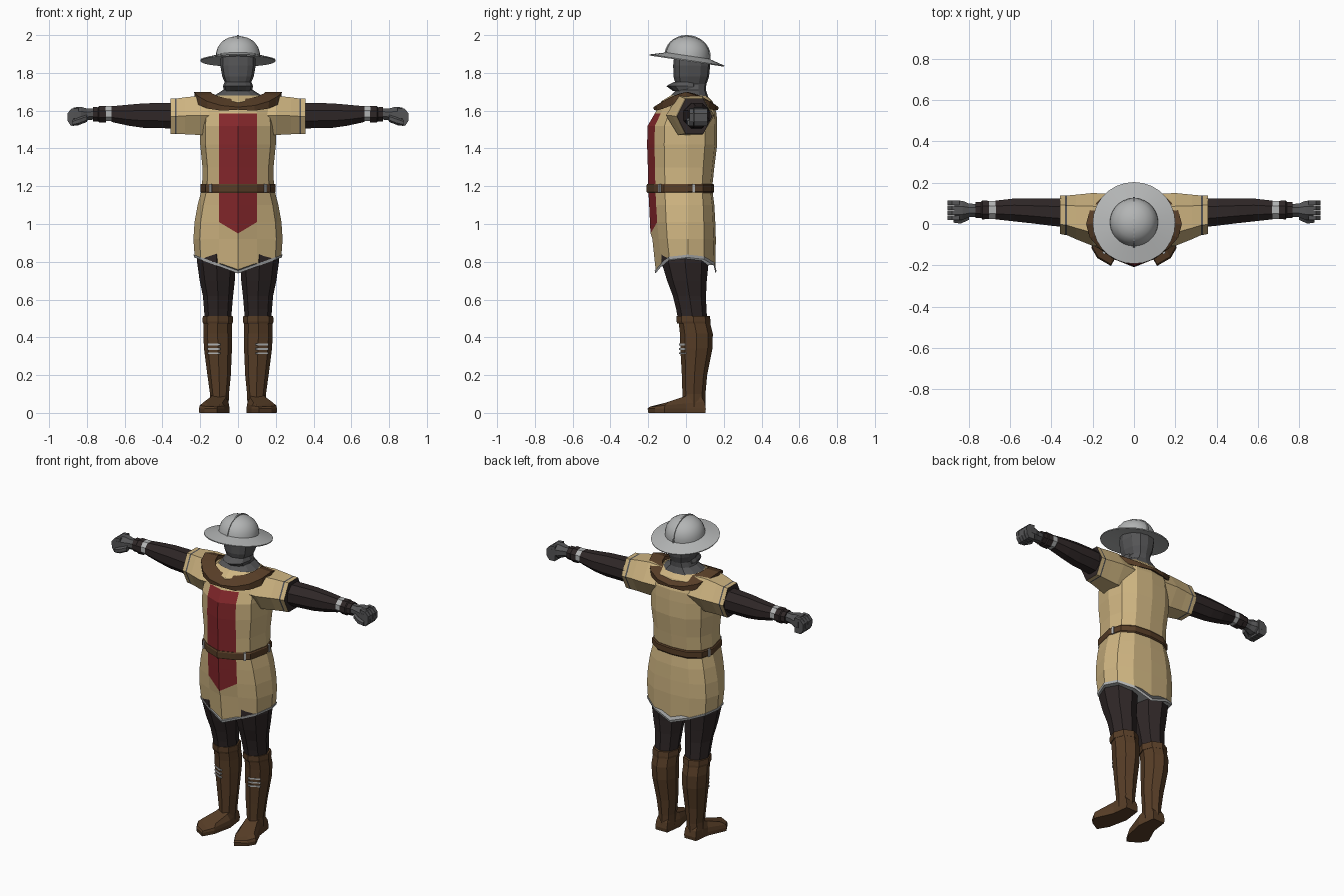
import bpy, bmesh, math
from mathutils import Vector, Matrix


def material(name, r, g, b):
    m = bpy.data.materials.new(name)
    m.diffuse_color = (r, g, b, 1)
    return m


TAN = material("tan_cloth", 0.62, 0.46, 0.22)
RED = material("red_cloth", 0.23, 0.02, 0.024)
BROWN = material("brown_leather", 0.095, 0.047, 0.02)
DARK = material("dark_cloth", 0.028, 0.02, 0.02)
MAIL = material("grey_mail", 0.09, 0.09, 0.093)
STEEL = material("steel", 0.45, 0.46, 0.46)


def finish(name, bm, mats, rule=None, smooth=False):
    bmesh.ops.recalc_face_normals(bm, faces=bm.faces)
    if rule:
        for f in bm.faces:
            f.material_index = rule(f.calc_center_median(), f.normal)
    me = bpy.data.meshes.new(name)
    bm.to_mesh(me)
    bm.free()
    for m in mats:
        me.materials.append(m)
    ob = bpy.data.objects.new(name, me)
    bpy.context.collection.objects.link(ob)
    if smooth:
        bpy.ops.object.select_all(action='DESELECT')
        ob.select_set(True)
        bpy.context.view_layer.objects.active = ob
        bpy.ops.object.shade_smooth_by_angle(angle=math.radians(35))
    return ob


def loft(name, rings, mats, rule=None, loop=False, side=1, smooth=False, tf=None):
    """Skin closed rings of equal size; cap both ends unless the rings loop."""
    bm = bmesh.new()
    vs = [[bm.verts.new((p[0] * side, p[1], p[2])) for p in r] for r in rings]
    n = len(vs[0])
    pairs = list(zip(vs, vs[1:])) + ([(vs[-1], vs[0])] if loop else [])
    for a, b in pairs:
        for i in range(n):
            j = (i + 1) % n
            bm.faces.new((a[i], a[j], b[j], b[i]))
    if not loop:
        bm.faces.new(vs[0])
        bm.faces.new(vs[-1])
    if tf:
        bm.transform(tf)
    return finish(name, bm, mats, rule, smooth)


def box(name, loc, size, mat, turn=0, side=1):
    bm = bmesh.new()
    bmesh.ops.create_cube(bm, size=1)
    bm.transform(Matrix.Translation((loc[0] * side, loc[1], loc[2]))
                 @ Matrix.Rotation(turn * side, 4, 'Z')
                 @ Matrix.Diagonal((*size, 1)))
    return finish(name, bm, [mat])


def flat_ring(z, cx, cy, rx, ry, n=8):
    return [(cx + rx * math.sin(2 * math.pi * i / n),
             cy - ry * math.cos(2 * math.pi * i / n), z) for i in range(n)]


def arm_ring(x, cy, cz, ry, rz, n=8, off=0.5):
    return [(x, cy + ry * math.cos(2 * math.pi * (i + off) / n),
             cz + rz * math.sin(2 * math.pi * (i + off) / n)) for i in range(n)]


def torso_ring(z, w, yf, yb, dip=0, tip=0):
    """Symmetric body section; dip lowers it toward the middle, tip only at the front."""
    m = 0.01
    half = [(0, yf), (min(0.1, 0.55 * w), yf + (m - yf) * 0.18), (0.86 * w, m + (yf - m) * 0.58),
            (w, m), (0.88 * w, m + (yb - m) * 0.58), (0.53 * w, m + (yb - m) * 0.92), (0, yb)]
    pts = half + [(-x, y) for x, y in half[5:0:-1]]
    return [(x, y, z - dip * (1 - abs(x) / w) - (tip if i == 0 else 0))
            for i, (x, y) in enumerate(pts)]


# Tunic with the red front panel
tunic = [torso_ring(0.835, 0.230, -0.160, 0.155, 0.085),
         torso_ring(0.92, 0.236, -0.178, 0.158),
         torso_ring(1.01, 0.230, -0.188, 0.155, 0, 0.06),
         torso_ring(1.10, 0.214, -0.195, 0.150),
         torso_ring(1.19, 0.190, -0.200, 0.138),
         torso_ring(1.30, 0.188, -0.202, 0.150),
         torso_ring(1.42, 0.200, -0.206, 0.165),
         torso_ring(1.52, 0.200, -0.203, 0.165),
         torso_ring(1.585, 0.195, -0.165, 0.162),
         torso_ring(1.65, 0.172, -0.130, 0.140),
         torso_ring(1.68, 0.130, -0.080, 0.110)]
loft("tunic", tunic, [TAN, RED],
     lambda c, n: int(abs(c.x) < 0.1 and c.y < -0.05 and 1.0 < c.z < 1.59))
loft("hem_trim", [torso_ring(0.823, 0.232, -0.162, 0.157, 0.085),
                  torso_ring(0.838, 0.235, -0.166, 0.161, 0.085)], [STEEL])

# Belt with metal fittings
loft("belt", [torso_ring(z, 0.190 + d, -0.200 - d, 0.140 + d)
              for z, d in ((1.165, 0.004), (1.172, 0.009), (1.206, 0.009), (1.213, 0.004))], [BROWN])
for s in (1, -1):
    box("belt_fitting_front", (0.145, -0.139, 1.189), (0.012, 0.014, 0.046), STEEL, -0.87, s)
    box("belt_fitting_side", (0.190, 0.040, 1.189), (0.012, 0.014, 0.046), STEEL, 0.25, s)

# Leather collar, dipping at front and back
collar = []
for i in range(16):
    a = 2 * math.pi * i / 16
    c, sn = math.cos(a), math.sin(a)
    d = abs(sn) ** 1.4
    zo, zi = 1.685 - 0.08 * d, 1.70 - 0.04 * d
    collar.append([(0.228 * c, 0.170 * sn, zo - 0.035 * abs(c)), (0.232 * c, 0.172 * sn, zo + 0.014),
                   (0.145 * c, 0.005 + 0.110 * sn, zi), (0.140 * c, 0.005 + 0.105 * sn, zi - 0.04)])
loft("collar", collar, [BROWN], loop=True)

# Mail hood, neck and chin flap
loft("mail_hood", [torso_ring(*r) for r in (
    (1.64, 0.150, -0.115, 0.125), (1.68, 0.125, -0.080, 0.115), (1.71, 0.078, -0.050, 0.105),
    (1.74, 0.066, -0.055, 0.108), (1.78, 0.083, -0.066, 0.122), (1.84, 0.094, -0.068, 0.128),
    (1.90, 0.090, -0.062, 0.115))], [MAIL])
loft("chin_flap", [torso_ring(*r) for r in (
    (1.705, 0.074, -0.070, 0.06), (1.730, 0.080, -0.105, 0.06), (1.752, 0.070, -0.064, 0.06))], [MAIL])

# Wide-brimmed helmet, tilted back
tilt = Matrix.Translation((0, 0.008, 1.886)) @ Matrix.Rotation(math.radians(-8.5), 4, 'X')
hat = [(0.090, -0.008), (0.199, -0.024), (0.200, -0.018), (0.117, 0.005), (0.115, 0.024),
       (0.106, 0.052), (0.086, 0.079), (0.055, 0.098), (0.022, 0.107), (0.002, 0.108)]
loft("helmet", [flat_ring(z, 0, 0, r, r, 28) for r, z in hat], [STEEL], smooth=True, tf=tilt)
ridge = []
for i in range(17):
    a = math.pi * i / 16
    c, sn = math.cos(a), math.sin(a)
    ridge.append([(x, k * c, 0.004 + h * sn) for x, k, h in (
        (-0.005, 0.108, 0.098), (0.005, 0.108, 0.098), (0.004, 0.123, 0.110), (-0.004, 0.123, 0.110))])
loft("helmet_ridge", ridge, [STEEL], tf=tilt)

# Foot outline, heel to toe along the outer side and back along the inner side
foot = [(0.060, 0.105), (0.142, 0.105), (0.155, 0.0), (0.207, -0.115), (0.178, -0.165),
        (0.112, -0.203), (0.072, -0.135), (0.045, -0.01)]


def foot_ring(k, z, rise=0):
    return [(0.11 + (x - 0.11) * k, -0.04 + (y + 0.04) * k, z + rise * (y + 0.2)) for x, y in foot]


for s in (1, -1):
    # Sleeve with trim line and dark opening
    loft("sleeve", [arm_ring(x, cy, cz, ry, rz, 6, 0) for x, cy, cz, ry, rz in (
        (0.10, 0.02, 1.575, 0.125, 0.115), (0.20, 0.022, 1.575, 0.128, 0.120),
        (0.28, 0.034, 1.573, 0.108, 0.113), (0.325, 0.042, 1.570, 0.096, 0.109),
        (0.334, 0.043, 1.570, 0.096, 0.109), (0.358, 0.045, 1.570, 0.093, 0.108))],
        [TAN, MAIL, DARK],
        lambda c, n: 2 if abs(c.x) > 0.355 else int(0.325 < abs(c.x) < 0.334), side=s)
    # Arm, wrist band and cuff
    loft("arm", [arm_ring(*r) for r in (
        (0.30, 0.052, 1.572, 0.076, 0.074), (0.40, 0.058, 1.574, 0.072, 0.072),
        (0.50, 0.064, 1.574, 0.065, 0.070), (0.58, 0.068, 1.576, 0.060, 0.060),
        (0.67, 0.068, 1.582, 0.049, 0.045))], [DARK], side=s)
    loft("wrist_band", [arm_ring(x, 0.068, 1.584, 0.047, 0.043) for x in (0.663, 0.702)],
         [STEEL], side=s)
    loft("cuff", [arm_ring(*r) for r in (
        (0.70, 0.068, 1.581, 0.048, 0.046), (0.735, 0.068, 1.581, 0.049, 0.047),
        (0.740, 0.068, 1.581, 0.043, 0.040), (0.768, 0.068, 1.581, 0.043, 0.041))], [DARK], side=s)
    # Gloved fist
    loft("hand", [arm_ring(*r) for r in (
        (0.76, 0.066, 1.583, 0.033, 0.032), (0.80, 0.066, 1.580, 0.036, 0.034),
        (0.83, 0.066, 1.578, 0.050, 0.045), (0.87, 0.066, 1.575, 0.052, 0.046))], [MAIL], side=s)
    for k in range(4):
        y = 0.030 + 0.024 * k
        loft("finger", [[(x, y + d, z) for x, z in (
            (0.845, 1.614), (0.882, 1.610), (0.904, 1.585), (0.902, 1.545), (0.885, 1.520), (0.845, 1.522))]
            for d in (-0.011, 0.011)], [MAIL], side=s)
    loft("thumb", [arm_ring(*r, 6) for r in (
        (0.80, 0.035, 1.560, 0.018, 0.020), (0.84, 0.016, 1.545, 0.016, 0.020),
        (0.875, 0.018, 1.535, 0.013, 0.016))], [MAIL], side=s)
    # Trouser leg
    loft("trouser_leg", [flat_ring(*r) for r in (
        (0.90, 0.110, 0.0, 0.100, 0.130), (0.80, 0.114, -0.005, 0.103, 0.125),
        (0.70, 0.110, 0.005, 0.093, 0.105), (0.62, 0.106, 0.018, 0.080, 0.088),
        (0.55, 0.106, 0.028, 0.074, 0.080), (0.47, 0.106, 0.038, 0.068, 0.076))], [DARK], side=s)
    # Boot shaft, rim, foot and straps
    loft("boot_shaft", [flat_ring(*r) for r in (
        (0.03, 0.100, 0.042, 0.050, 0.060), (0.10, 0.098, 0.042, 0.050, 0.061),
        (0.20, 0.100, 0.045, 0.062, 0.067), (0.34, 0.106, 0.055, 0.074, 0.085),
        (0.42, 0.108, 0.055, 0.076, 0.087), (0.49, 0.107, 0.042, 0.074, 0.082))], [BROWN], side=s)
    loft("boot_rim", [flat_ring(*r) for r in (
        (0.472, 0.107, 0.042, 0.078, 0.088), (0.485, 0.107, 0.040, 0.081, 0.090),
        (0.514, 0.107, 0.038, 0.079, 0.088))], [BROWN], side=s)
    loft("boot_foot", [foot_ring(0.98, 0.0), foot_ring(1.0, 0.022), foot_ring(0.95, 0.032, 0.09),
                       foot_ring(0.72, 0.038, 0.24)], [BROWN], side=s)
    for z in (0.315, 0.338, 0.362):
        box("boot_strap", (0.127, -0.018, z), (0.072, 0.009, 0.009), STEEL, 0.45, s)
